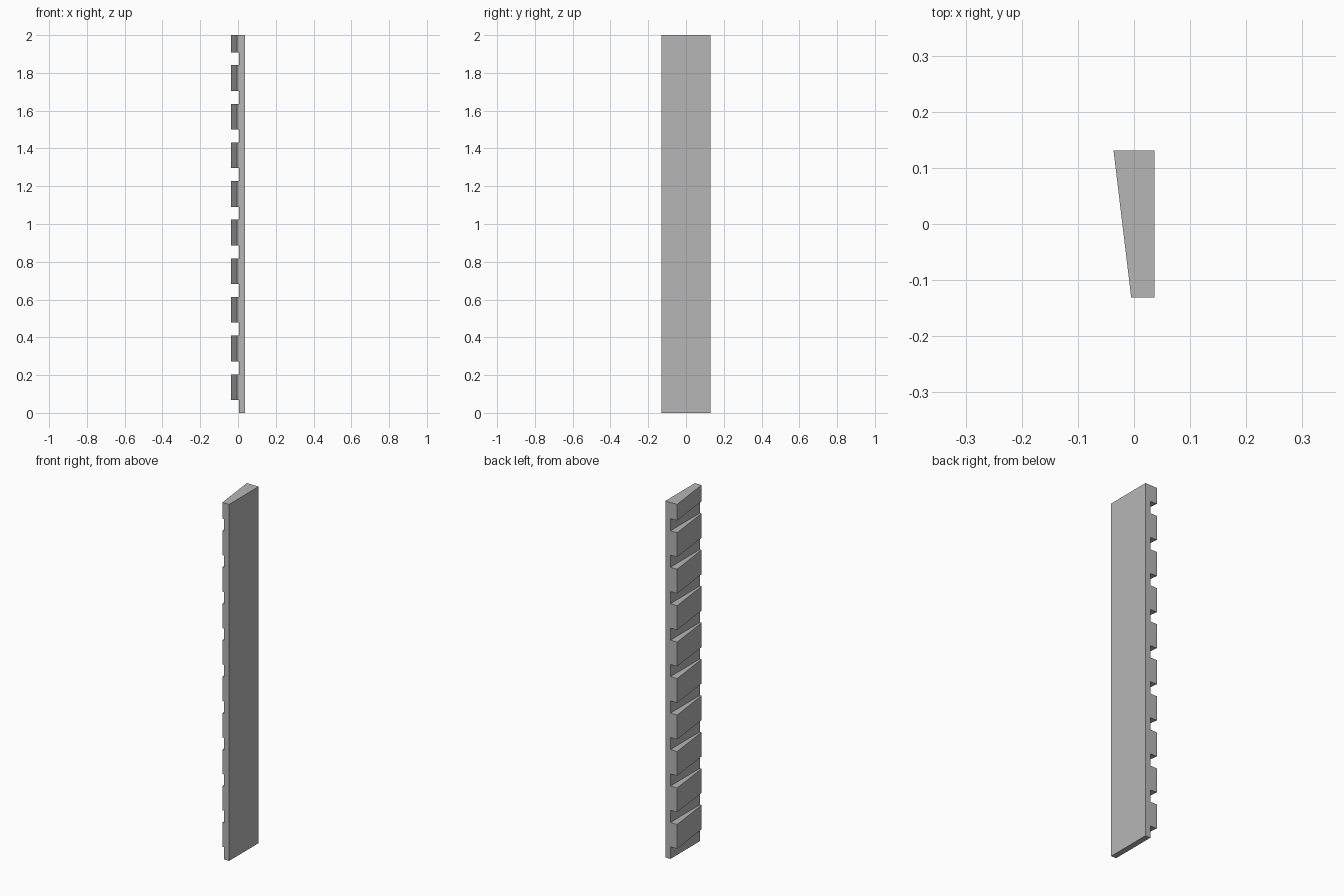
import bpy
import bmesh

cube = bpy.data.objects.get("Cube")
if cube:
    bpy.data.objects.remove(cube, do_unlink=True)

HEIGHT = 2.0
HALF_DEPTH = 0.131
OUTER_X = 0.0365      # flat long side
FLOOR_X = 0.005       # bottom of the notches
FRONT_TIP_X = -0.005  # shallow end of the teeth
BACK_TIP_X = -0.0365  # deep end of the teeth
TEETH = 10
GAP = HEIGHT * 3 / 88
PITCH = 3 * GAP

# Single grey material
grey = bpy.data.materials.new("plain grey")
grey.use_nodes = True
colour = (0.47, 0.47, 0.47, 1)
grey.diffuse_color = colour
grey.node_tree.nodes["Principled BSDF"].inputs["Base Color"].default_value = colour


def toothed_profile(tip_x):
    """Outline in x and z: flat outer edge, notched inner edge."""
    points = [(OUTER_X, HEIGHT), (OUTER_X, 0), (FLOOR_X, 0)]
    for i in range(TEETH):
        low = GAP + i * PITCH
        high = min(low + 2 * GAP, HEIGHT)
        points += [(FLOOR_X, low), (tip_x, low), (tip_x, high)]
        if high < HEIGHT:
            points.append((FLOOR_X, high))
    return points


# Loft the front outline to the deeper back outline
bm = bmesh.new()
front = [bm.verts.new((x, -HALF_DEPTH, z)) for x, z in toothed_profile(FRONT_TIP_X)]
back = [bm.verts.new((x, HALF_DEPTH, z)) for x, z in toothed_profile(BACK_TIP_X)]
bm.faces.new(front)
bm.faces.new(back[::-1])
count = len(front)
for i in range(count):
    j = (i + 1) % count
    bm.faces.new((front[j], front[i], back[i], back[j]))
bmesh.ops.recalc_face_normals(bm, faces=bm.faces)

mesh = bpy.data.meshes.new("notched_strip")
bm.to_mesh(mesh)
bm.free()
mesh.materials.append(grey)
strip = bpy.data.objects.new("notched_strip", mesh)
bpy.context.collection.objects.link(strip)
